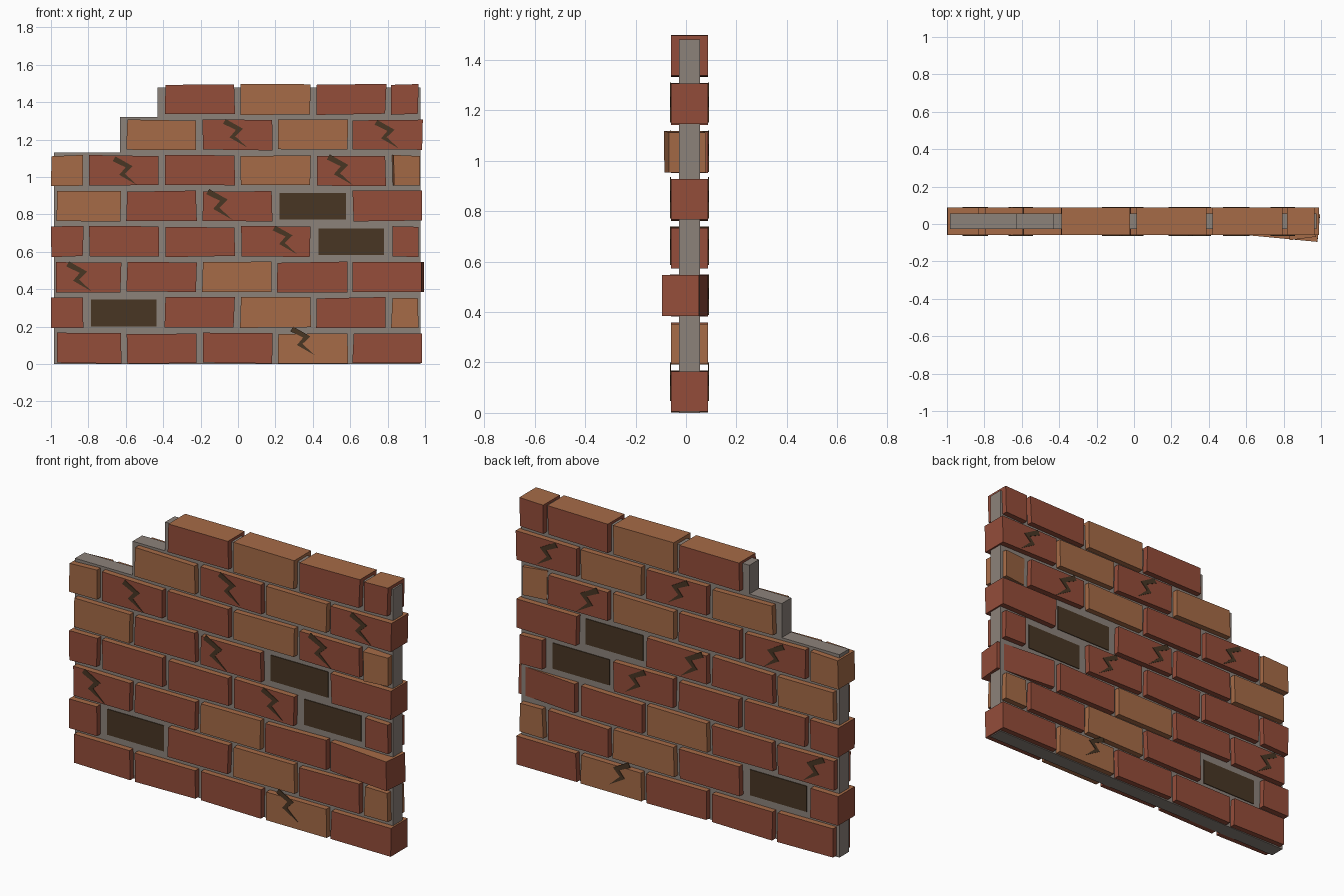
import bpy, bmesh, random
from mathutils import Matrix, Vector

random.seed(4)
if "Cube" in bpy.data.objects:
    bpy.data.objects.remove(bpy.data.objects["Cube"])


def material(name, rgb):
    lin = [((c / 255 + 0.055) / 1.055) ** 2.4 for c in rgb] + [1]
    m = bpy.data.materials.new(name)
    m.use_nodes = True
    m.diffuse_color = lin
    m.node_tree.nodes["Principled BSDF"].inputs["Base Color"].default_value = lin
    return m


RED = material("red_brick", (148, 77, 58))
TAN = material("tan_brick", (166, 107, 71))
GREY = material("grey_mortar", (140, 130, 122))
DARK = material("dark_brown", (72, 54, 36))

MID_Y = 0.014          # middle of the wall thickness
PITCH, HEIGHT = 0.19, 0.16


def prism(name, outline, y0, y1, mats, jitter=0.0):
    """Extrude an x-z outline from y0 to y1."""
    pts = [(x + random.uniform(-jitter, jitter), max(0, z + random.uniform(-jitter, jitter)))
           for x, z in outline]
    bm = bmesh.new()
    face = bm.faces.new([bm.verts.new((x, y0, z)) for x, z in pts])
    ext = bmesh.ops.extrude_face_region(bm, geom=[face])
    verts = [v for v in ext["geom"] if isinstance(v, bmesh.types.BMVert)]
    bmesh.ops.translate(bm, vec=(0, y1 - y0, 0), verts=verts)
    bmesh.ops.recalc_face_normals(bm, faces=bm.faces)
    # upward faces take the last material
    for f in bm.faces:
        f.material_index = len(mats) - 1 if f.normal.z > 0.8 else 0
    mesh = bpy.data.meshes.new(name)
    bm.to_mesh(mesh)
    bm.free()
    for m in mats:
        mesh.materials.append(m)
    ob = bpy.data.objects.new(name, mesh)
    bpy.context.collection.objects.link(ob)
    return ob


def rect(x0, x1, z0, z1):
    return [(x0, z0), (x1, z0), (x1, z1), (x0, z1)]


# Stepped mortar core
prism("mortar_core", [(-0.985, 0), (0.975, 0), (0.975, 1.48), (-0.43, 1.48), (-0.43, 1.32),
                      (-0.63, 1.32), (-0.63, 1.13), (-0.985, 1.13)],
      MID_Y - 0.042, MID_Y + 0.042, [GREY])

# Courses: R red, T tan, H hole, - absent
EVEN = [(-0.97, -0.625), (-0.595, -0.222), (-0.19, 0.182), (0.213, 0.588), (0.615, 0.985)]
ODD = [(-0.998, -0.828), (-0.795, -0.425), (-0.39, -0.02), (0.015, 0.387),
       (0.42, 0.79), (0.822, 0.963)]
COURSES = ["RRRTR", "RHRTRT", "RRTRR", "RRRRHR", "TRRHR", "TRRTRT", "-TRTR", "--RTRR"]
# Loose bricks: (course, position) -> yaw
LOOSE = {(2, 4): -0.095, (5, 5): 0.13}

for row, course in enumerate(COURSES):
    z0 = row * PITCH + 0.005
    for col, kind in enumerate(course):
        x0, x1 = (ODD if row % 2 else EVEN)[col]
        if kind == "H":
            # dark plate where a brick is missing, on both faces
            prism(f"missing_brick_{row}", rect(x0 + 0.01, x1 - 0.01, z0 + 0.007, z0 + 0.15),
                  MID_Y - 0.046, MID_Y + 0.046, [DARK])
        elif kind in "RT":
            ob = prism(f"brick_{row}_{col}", rect(x0, x1, z0, z0 + HEIGHT),
                       MID_Y - 0.074, MID_Y + 0.074, [RED if kind == "R" else TAN, TAN], 0.004)
            if (row, col) in LOOSE:
                pivot = Vector(((x0 + x1) / 2, MID_Y, 0))
                ob.data.transform(Matrix.Translation(pivot - Vector((0, 0.018, 0)))
                                  @ Matrix.Rotation(LOOSE[row, col], 4, "Z")
                                  @ Matrix.Translation(-pivot))

# Zigzag cracks on front and back faces
ZIGZAG = [(-0.065, 0.045), (-0.05, 0.07), (0.042, 0.018), (0, -0.022),
          (0.066, -0.083), (-0.03, -0.028), (0.004, 0.012)]
CRACKS = [(0.345, 0.13, 1), (-0.85, 0.475, 1.05), (0.25, 0.67, 1), (-0.1, 0.86, 1.08),
          (-0.605, 1.04, 1), (0.545, 1.045, 1.08), (-0.015, 1.24, 1), (0.795, 1.235, 1)]
for i, (cx, cz, s) in enumerate(CRACKS):
    outline = [(cx + x * s, cz + z * s) for x, z in ZIGZAG]
    for side, sign in (("front", -1), ("back", 1)):
        prism(f"crack_{side}_{i}", outline, MID_Y + sign * 0.073, MID_Y + sign * 0.077, [DARK])
